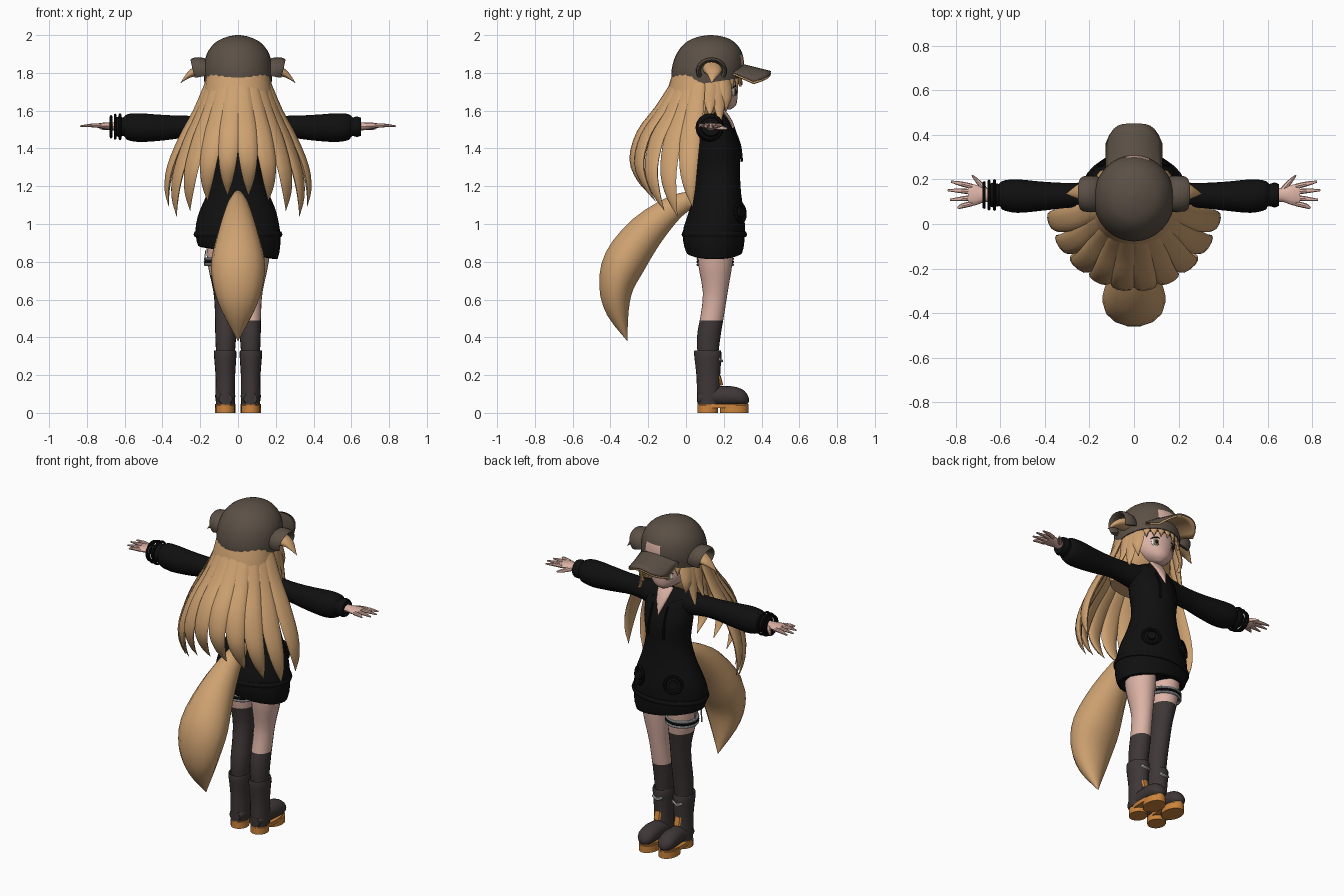
import bpy, bmesh, math
from mathutils import Vector

cube = bpy.data.objects.get("Cube")
if cube:
    bpy.data.objects.remove(cube, do_unlink=True)


def material(name, *rgb):
    m = bpy.data.materials.new(name)
    m.use_nodes = True
    m.diffuse_color = (*rgb, 1)
    m.node_tree.nodes["Principled BSDF"].inputs["Base Color"].default_value = (*rgb, 1)
    return m


TAN = material("tan_hair", .62, .36, .165)
HAT = material("brown_cap", .105, .08, .06)
BLACK = material("black_cloth", .005, .005, .005)
DARK = material("dark_leather", .05, .038, .038)
SKIN = material("skin", .72, .45, .38)
ORANGE = material("orange_sole", .6, .23, .045)
SILVER = material("silver", .5, .5, .53)
WHITE = material("eye_white", .8, .78, .75)
IRIS = material("iris", .22, .16, .09)
X, Y, Z = Vector((1, 0, 0)), Vector((0, 1, 0)), Vector((0, 0, 1))


def finish(name, bm, *mats):
    bmesh.ops.recalc_face_normals(bm, faces=bm.faces)
    mesh = bpy.data.meshes.new(name)
    bm.to_mesh(mesh)
    bm.free()
    for m in mats:
        mesh.materials.append(m)
    ob = bpy.data.objects.new(name, mesh)
    bpy.context.collection.objects.link(ob)
    bpy.ops.object.select_all(action='DESELECT')
    bpy.context.view_layer.objects.active = ob
    ob.select_set(True)
    bpy.ops.object.shade_smooth_by_angle(angle=math.radians(40))
    return ob


def smooth(rows, steps):
    """Catmull-Rom through rows of (x, y, z, half width, half depth)."""
    out = []
    for i in range(len(rows) - 1):
        a, b, c, d = rows[max(i - 1, 0)], rows[i], rows[i + 1], rows[min(i + 2, len(rows) - 1)]
        for k in range(steps):
            t = k / steps
            out.append([q + t * (r - p) / 2 + t * t * (p - 2.5 * q + 2 * r - s / 2)
                        + t ** 3 * (3 * (q - r) + s - p) / 2 for p, q, r, s in zip(a, b, c, d)])
    return out + [list(rows[-1])]


def sweep_mesh(rows, side, up=None, n=16, steps=3):
    """Elliptical tube; a fixed up vector keeps the rings parallel."""
    rows, bm, rings = smooth(rows, steps), bmesh.new(), []
    for i, r in enumerate(rows):
        t = Vector(rows[min(i + 1, len(rows) - 1)][:3]) - Vector(rows[max(i - 1, 0)][:3])
        t.normalize()
        s = side if up else (side - t * side.dot(t)).normalized()
        u = up or t.cross(s)
        w, d = max(r[3], .0008), max(r[4], .0008)
        rings.append([bm.verts.new(Vector(r[:3]) + s * w * math.cos(a) + u * d * math.sin(a))
                      for a in (math.tau * k / n for k in range(n))])
    for p, q in zip(rings, rings[1:]):
        for k in range(n):
            bm.faces.new((p[k], p[k - 1], q[k - 1], q[k]))
    bm.faces.new(rings[0])
    bm.faces.new(rings[-1])
    return bm


def sweep(name, rows, mat, side=X, up=None, n=16, steps=3):
    return finish(name, sweep_mesh(rows, side, up, n, steps), mat)


def stack(name, rows, mat, n=24, steps=3):
    return sweep(name, rows, mat, X, Y, n, steps)


def flip(rows, s):
    return [(r[0] * s, *r[1:]) for r in rows]


def ring(name, loc, normal, radius, tube, mat, squash=1):
    rows = []
    u = normal.orthogonal().normalized()
    v = normal.cross(u)
    for k in range(25):
        a = math.tau * k / 24
        p = Vector(loc) + (u * math.cos(a) + v * squash * math.sin(a)) * radius
        rows.append((*p, tube, tube))
    return sweep(name, rows, mat, normal, n=8, steps=1)


def ball(name, loc, scale, mat, turn=0):
    bm = bmesh.new()
    bmesh.ops.create_uvsphere(bm, u_segments=16, v_segments=10, radius=1)
    ob = finish(name, bm, mat)
    ob.location, ob.scale, ob.rotation_euler.z = loc, scale, turn


# Cap dome with a tilted rim and a bare patch over the visor
bm = sweep_mesh([(0, .115, 1.745, .178, .185), (0, .115, 1.82, .182, .193), (0, .12, 1.9, .165, .175),
                 (0, .125, 1.96, .12, .13), (0, .13, 1.99, .06, .07), (0, .13, 2, .01, .01)], X, Y, 32, 4)
for v in bm.verts:
    v.co.z += (v.co.y - .1) * .15 * (2 - v.co.z) / .255
for f in bm.faces:
    c = f.calc_center_median()
    f.material_index = int(c.y > .2 and 1.835 < c.z < 1.895 and abs(c.x - .015) < .065)
finish("cap_dome", bm, HAT, SKIN)

# Curved visor, tan underneath
for name, mat, drop in (("visor_top", HAT, 0), ("visor_lining", TAN, .01)):
    bm = bmesh.new()
    bmesh.ops.create_grid(bm, x_segments=14, y_segments=6, size=1)
    for v in bm.verts:
        u, t = v.co.x, (v.co.y + 1) / 2
        v.co = (.128 * u, .25 + t * (.2 - .09 * u ** 4), 1.86 - .05 * t - .055 * u * u - drop)
    ob = finish(name, bm, mat)
    solid = ob.modifiers.new("thickness", 'SOLIDIFY')
    solid.thickness = .009

# Head, neck and chest opening
stack("head", [(0, .215, 1.605, .02, .02), (0, .185, 1.63, .07, .08), (0, .15, 1.68, .118, .123),
               (0, .13, 1.75, .138, .145), (0, .12, 1.85, .13, .14)], SKIN)
stack("neck", [(0, .13, 1.52, .055, .05), (0, .14, 1.68, .045, .045)], SKIN, 16)
ring("choker", (0, .135, 1.605), Z, .049, .009, BLACK)
sweep("chest_opening", [(0, .19, 1.605, .05, .012), (0, .235, 1.54, .035, .012), (0, .27, 1.45, 0, .008)], SKIN)
for s in (-1, 1):
    for name, y, w, h, mat in (("eye_white", .255, .027, .027, WHITE), ("iris", .259, .018, .023, IRIS),
                               ("pupil", .263, .008, .012, BLACK)):
        ball(name, (s * .056, y, 1.7), (w, .006, h), mat, -s * .38)
    sweep("eyelash", [(s * .03, .268, 1.722, .002, .003), (s * .055, .262, 1.731, .005, .004),
                      (s * .085, .245, 1.718, .002, .003)], BLACK, Z, n=6)

# Hair: inner mass, long back strands, fringe and side locks
stack("hair_inner", [(0, .07, 1.8, .165, .14), (0, .045, 1.65, .185, .155), (0, .02, 1.52, .17, .1)], TAN)
for s in (-1, 1):
    for i, deg in enumerate((8.5, 25.5, 42.5, 60, 77)):
        a = math.radians(deg)
        tip = (1.15, 1.12, 1.07, 1.04, 1.09)[i]
        rows = []
        for f, rx, ry, w, d in ((0, .16, .16, .04, .012), (.24, .225, .25, .05, .016), (.45, .3, .345, .055, .018),
                                (.68, .365, .385, .049, .018), (.86, .385, .35, .03, .013), (1, .375, .29, 0, 0)):
            z = 1.76 + (tip - 1.76) * f
            rows.append((s * rx * math.sin(a), .1 - ry * math.cos(a), z, w, d))
        sweep("back_hair_strand", rows, TAN, Vector((math.cos(a), s * math.sin(a), 0)), n=10)
    for deg, tip, out in ((58, 1.6, .17), (72, 1.52, .2), (88, 1.56, .21), (105, 1.48, .22)):
        a = math.radians(deg)
        rows = [(s * r * math.sin(a), .12 + r * math.cos(a), 1.8 + (tip - 1.8) * f, w, .01)
                for f, r, w in ((0, .15, .03), (.35, .17, .036), (.7, .185, .026), (1, out, 0))]
        sweep("side_lock", rows, TAN, Vector((math.cos(a), -s * math.sin(a), 0)), n=8)
for i in range(-3, 4):
    a = math.radians(i * 15)
    rows = [(r * math.sin(a), .13 + r * math.cos(a), z, w, .007)
            for r, z, w in ((.14, 1.83, .024), (.158, 1.78, .025), (.162, 1.735 - .006 * abs(i), 0))]
    sweep("fringe_strand", rows, TAN, Vector((math.cos(a), -math.sin(a), 0)), n=8)

# Animal ears under arched cap covers
for s in (-1, 1):
    sweep("ear", flip([(.16, .14, 1.825, .055, .04), (.23, .145, 1.805, .042, .025), (.27, .14, 1.78, .022, .012),
                       (.305, .135, 1.745, 0, 0)], s), TAN, Y)
    arch = []
    for k in range(13):
        a = math.radians(-25 + 230 * k / 12)
        arch.append((s * (.195 + .015 * math.sin(a)), .135 + .07 * math.cos(a), 1.81 + .06 * math.sin(a), .042, .013))
    sweep("ear_cover_arch", arch, HAT, X, n=8, steps=1)

# Hoodie body, hem a little higher on one side
bm = sweep_mesh([(0, .15, .86, .17, .11), (0, .15, .85, .21, .148), (0, .147, .95, .225, .165),
                 (0, .16, 1.06, .205, .147), (0, .167, 1.16, .165, .125), (0, .17, 1.28, .132, .115),
                 (0, .168, 1.4, .145, .117), (0, .15, 1.5, .15, .1), (0, .14, 1.56, .125, .083),
                 (0, .13, 1.6, .07, .062)], X, Y, 28, 3)
for v in bm.verts:
    v.co.z -= v.co.x * .16 * max(0, (1.1 - v.co.z) / .25)
finish("hoodie_body", bm, BLACK)
stack("hem_band", [(0, .15, .93, .229, .167), (0, .15, .945, .235, .173), (0, .15, .96, .229, .167)], BLACK, 28)
hood = []
for k in range(17):
    a = math.radians(60 - 300 * k / 16)
    t = abs(k - 8) / 8
    hood.append((.115 * math.cos(a), .125 + .1 * math.sin(a), 1.575 - .04 * t, .035 - .017 * t, .03 - .012 * t))
sweep("hood_collar", hood, BLACK, Z, n=10, steps=1)
for s in (-1, 1):
    sweep("drawstring", flip([(.05, .25, 1.51, .006, .006), (.05, .285, 1.42, .006, .006),
                              (.055, .295, 1.33, .007, .007)], s), BLACK, n=8)
    out = Vector((s * .5, .85, .1)).normalized()
    c = Vector((s * .115, .288, 1.06))
    ring("pocket_ring", c, out, .048, .009, BLACK)
    sweep("pocket_button", [(*(c - out * .02), .025, .025), (*(c + out * .012), .025, .025)], BLACK, Z, n=16)

# Sleeves, hands and wrist bands
for s in (-1, 1):
    sweep("sleeve", flip([(.08, .135, 1.51, .075, .075), (.25, .13, 1.515, .055, .058), (.4, .125, 1.51, .064, .068),
                          (.52, .125, 1.51, .075, .076), (.585, .13, 1.515, .066, .068), (.605, .13, 1.515, .05, .05),
                          (.63, .13, 1.515, .056, .054), (.65, .13, 1.515, .048, .048)], s), BLACK, Y)
    sweep("palm", flip([(.62, .13, 1.515, .03, .024), (.67, .13, 1.517, .032, .02), (.71, .13, 1.52, .046, .017),
                        (.745, .13, 1.52, .045, .012)], s), SKIN, Y, n=12)
    for y, tip, spread in ((.092, .79, -.022), (.118, .825, -.01), (.144, .835, .008), (.168, .82, .022)):
        sweep("finger", flip([(.725, y, 1.52, .012, .011), (.77, y + spread / 2, 1.522, .011, .01),
                              (tip, y + spread, 1.518, .005, .004)], s), SKIN, Y, n=8)
    sweep("thumb", flip([(.66, .145, 1.515, .014, .013), (.695, .185, 1.51, .013, .011),
                         (.725, .218, 1.505, .005, .004)], s), SKIN, Z, n=8)
for x, r in ((-.625, .064), (-.65, .062), (-.672, .055)):
    ring("wrist_band", (x, .13, 1.515), X, r, .007, BLACK)

# Legs, with one long and one short stocking
for s, top in ((1, .49), (-1, .73)):
    bm = sweep_mesh(flip([(.085, .16, .95, .085, .1), (.083, .155, .8, .08, .092), (.072, .155, .64, .058, .066),
                          (.067, .14, .52, .055, .062), (.065, .12, .4, .055, .062), (.068, .115, .25, .045, .05),
                          (.068, .115, .1, .04, .045)], s), X, Y, 20, 3)
    bmesh.ops.bisect_plane(bm, geom=bm.verts[:] + bm.edges[:] + bm.faces[:], plane_co=(0, 0, top), plane_no=Z)
    for f in bm.faces:
        f.material_index = int(f.calc_center_median().z < top)
    finish("leg", bm, SKIN, DARK)

# Thigh garter with hanging straps
for z, mat in ((.785, SILVER), (.8, BLACK), (.815, SILVER)):
    ring("garter_band", (-.082, .155, z), Z, .088, .008, mat, 1.08)
for y in (.1, .16):
    sweep("garter_strap", [(-.172, y, .86, .006, .003), (-.178, y, .78, .006, .003)], SILVER, Y, n=6)

# Boots
for s in (-1, 1):
    stack("boot_shaft", flip([(.068, .113, .322, .05, .06), (.068, .115, .32, .06, .073), (.067, .118, .2, .052, .063),
                              (.067, .12, .1, .052, .062), (.067, .12, .045, .05, .06)], s), DARK, 20)
    sweep("boot_foot", flip([(.066, .062, .075, .035, .03), (.066, .1, .085, .05, .045), (.066, .18, .09, .05, .052),
                             (.068, .25, .088, .054, .052), (.068, .3, .08, .048, .043), (.068, .325, .072, .028, .025),
                             (.068, .333, .068, .008, .008)], s), DARK, X, Z)
    for name, y, z0, z1, w, d in (("heel", .115, 0, .04, .05, .055), ("front_sole", .255, 0, .04, .055, .075),
                                  ("welt", .195, .025, .048, .054, .135)):
        stack(name, flip([(.067, y, z0, w, d), (.067, y, z1, w, d)], s), ORANGE, 20, 1)
    sweep("boot_tab", flip([(.068, .172, .195, .022, .012), (.068, .185, .145, .022, .012)], s), ORANGE, n=8)
    sweep("boot_buckle", flip([(.035, .178, .285, .008, .006), (.068, .19, .275, .008, .006),
                               (.1, .178, .285, .008, .006)], s), SILVER, Z, n=6)

# Bushy tail
sweep("tail", [(0, .06, 1.14, .03, .04), (0, -.06, 1.09, .06, .065), (0, -.21, .96, .105, .1),
               (0, -.325, .8, .142, .115), (0, -.37, .66, .128, .092), (0, -.36, .53, .082, .06),
               (0, -.31, .38, 0, 0)], TAN, n=14)
